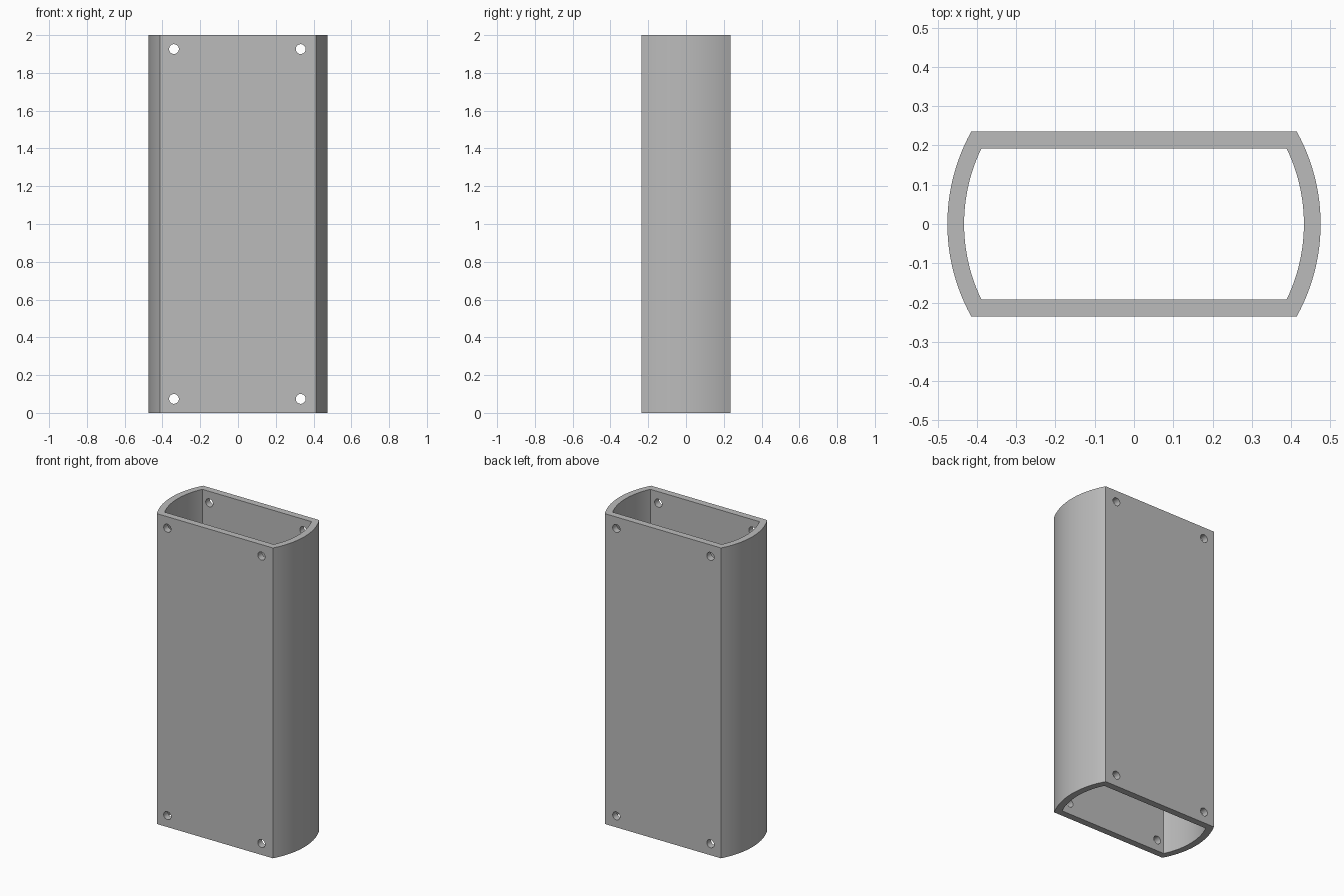
import bpy, bmesh, math
from mathutils import Matrix

if "Cube" in bpy.data.objects:
    bpy.data.objects.remove(bpy.data.objects["Cube"])

HEIGHT = 2.0
HOLE_X, HOLE_Z, HOLE_R = (-0.339, 0.332), (0.074, 1.926), 0.026
SEGMENTS = 24


def outline(corner_x, half_y, radius):
    """Closed profile: two flat sides joined by two shallow arcs."""
    half = math.asin(half_y / radius)
    cx = corner_x - radius * math.cos(half)
    pts = []
    for side in (1, -1):
        for i in range(SEGMENTS + 1):
            a = -half + 2 * half * i / SEGMENTS
            pts.append((side * (cx + radius * math.cos(a)), side * radius * math.sin(a)))
    return pts


# Hollow sleeve: outer and inner profiles joined into walls and end rims
bm = bmesh.new()
rings = {}
for name, pts in (("outer", outline(0.414, 0.2355, 0.485)),
                  ("inner", outline(0.3885, 0.192, 0.4415))):
    for z in (0.0, HEIGHT):
        rings[name, z] = [bm.verts.new((x, y, z)) for x, y in pts]


def bridge(a, b):
    n = len(a)
    for i in range(n):
        j = (i + 1) % n
        bm.faces.new((a[i], a[j], b[j], b[i]))


bridge(rings["outer", 0.0], rings["outer", HEIGHT])
bridge(rings["inner", HEIGHT], rings["inner", 0.0])
bridge(rings["outer", HEIGHT], rings["inner", HEIGHT])
bridge(rings["inner", 0.0], rings["outer", 0.0])
bmesh.ops.recalc_face_normals(bm, faces=bm.faces)
mesh = bpy.data.meshes.new("sleeve")
bm.to_mesh(mesh)
bm.free()
sleeve = bpy.data.objects.new("sleeve", mesh)
bpy.context.collection.objects.link(sleeve)

grey = bpy.data.materials.new("plain grey")
grey.diffuse_color = (0.5, 0.5, 0.5, 1)
grey.use_nodes = True
grey.node_tree.nodes["Principled BSDF"].inputs["Base Color"].default_value = grey.diffuse_color
mesh.materials.append(grey)

# Screw hole cutters through both flat walls
bm = bmesh.new()
for x in HOLE_X:
    for z in HOLE_Z:
        bmesh.ops.create_cone(
            bm, cap_ends=True, segments=32, radius1=HOLE_R, radius2=HOLE_R, depth=1,
            matrix=Matrix.Translation((x, 0, z)) @ Matrix.Rotation(math.pi / 2, 4, "X"))
cut_mesh = bpy.data.meshes.new("hole_cutters")
bm.to_mesh(cut_mesh)
bm.free()
cut_mesh.materials.append(grey)
cutters = bpy.data.objects.new("hole_cutters", cut_mesh)
bpy.context.collection.objects.link(cutters)
cutters.hide_render = True

# Drill the holes, then remove the cutters
mod = sleeve.modifiers.new("holes", "BOOLEAN")
mod.operation, mod.solver, mod.object = "DIFFERENCE", "EXACT", cutters
bpy.context.view_layer.objects.active = sleeve
sleeve.select_set(True)
bpy.ops.object.modifier_apply(modifier=mod.name)
bpy.data.objects.remove(cutters)
bpy.ops.object.shade_smooth_by_angle(angle=math.radians(30))
